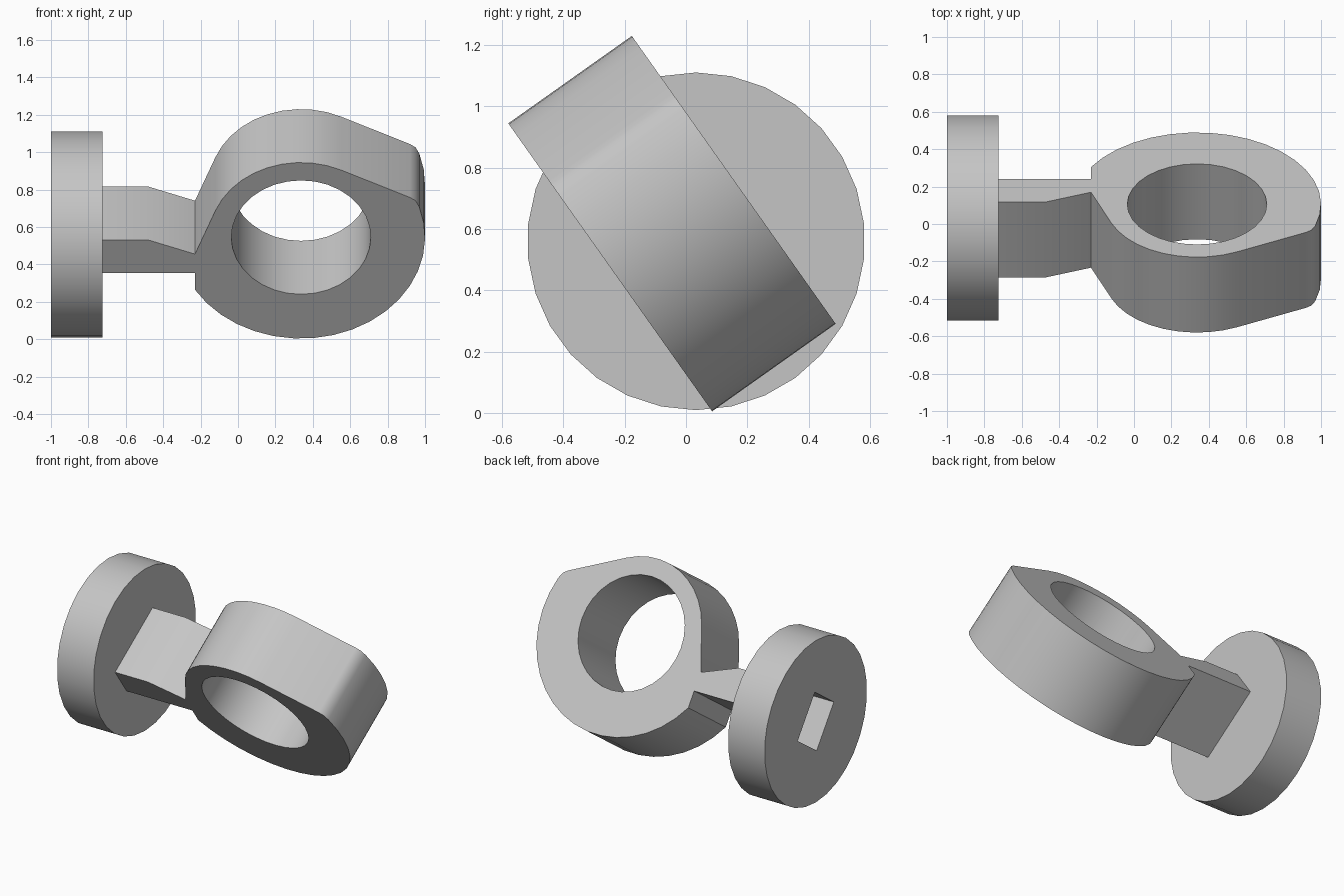
import bpy
import bmesh
from math import radians, cos, sin
from mathutils import Matrix

cube = bpy.data.objects.get("Cube")
if cube:
    bpy.data.objects.remove(cube, do_unlink=True)

grey = bpy.data.materials.new("plain_grey")
grey.use_nodes = True
colour = (0.56, 0.56, 0.56, 1)
grey.diffuse_color = colour
grey.node_tree.nodes["Principled BSDF"].inputs["Base Color"].default_value = colour

TILT = Matrix.Rotation(radians(125.3), 4, 'X')


def arc(radius, start, end, steps):
    """Points on an arc about the origin, angles in degrees."""
    angles = [radians(start + (end - start) * i / steps) for i in range(steps + 1)]
    return [(radius * cos(a), radius * sin(a)) for a in angles]


def prism(name, outline, depth, matrix):
    """Extrude a flat outline, centred on its local z."""
    bm = bmesh.new()
    face = bm.faces.new([bm.verts.new((x, y, -depth / 2)) for x, y in outline])
    side = bmesh.ops.extrude_face_region(bm, geom=[face])["geom"]
    verts = [v for v in side if isinstance(v, bmesh.types.BMVert)]
    bmesh.ops.translate(bm, verts=verts, vec=(0, 0, depth))
    bmesh.ops.recalc_face_normals(bm, faces=bm.faces)
    mesh = bpy.data.meshes.new(name)
    bm.to_mesh(mesh)
    bm.free()
    obj = bpy.data.objects.new(name, mesh)
    bpy.context.collection.objects.link(obj)
    mesh.materials.append(grey)
    obj.matrix_world = matrix
    return obj


def cut(obj, cutter):
    """Subtract the cutter, then shade the rounded sides smooth."""
    mod = obj.modifiers.new("cut", 'BOOLEAN')
    mod.operation = 'DIFFERENCE'
    mod.solver = 'EXACT'
    mod.object = cutter
    bpy.ops.object.select_all(action='DESELECT')
    bpy.context.view_layer.objects.active = obj
    obj.select_set(True)
    bpy.ops.object.modifier_apply(modifier=mod.name)
    bpy.data.objects.remove(cutter, do_unlink=True)
    bpy.ops.object.shade_smooth_by_angle(angle=radians(30))


# Tilted ring with a flattened upper side and a neck reaching the disc
ring_at = Matrix.Translation((0.337, -0.0955, 0.688)) @ TILT
outline = arc(0.49, 159, 64, 10)
outline += [(0.583, 0.261), (0.612, 0.24)]
outline += arc(0.663, 17.5, -148.8, 18)
outline += [(-0.567, -0.233), (-1.065, -0.233), (-1.065, -0.018),
            (-0.815, -0.018), (-0.567, -0.11)]
ring = prism("ring_and_neck", outline, 0.494, ring_at)
cut(ring, prism("ring_bore", arc(0.373, 0, 348.75, 31), 0.8, ring_at))

# Upright round disc with a blind rectangular socket in its outer face
SIDEWAYS = Matrix.Rotation(radians(90), 4, 'Y')
disc = prism("end_disc", arc(0.551, 0, 348, 29), 0.275,
             Matrix.Translation((-0.8625, 0.033, 0.56)) @ SIDEWAYS)
socket = [(-0.3, -0.16), (0.2, -0.16), (0.2, 0.16), (-0.3, 0.16)]
cut(disc, prism("socket_cutter", socket, 0.25,
                Matrix.Translation((-1, 0.033, 0.56)) @ TILT))
